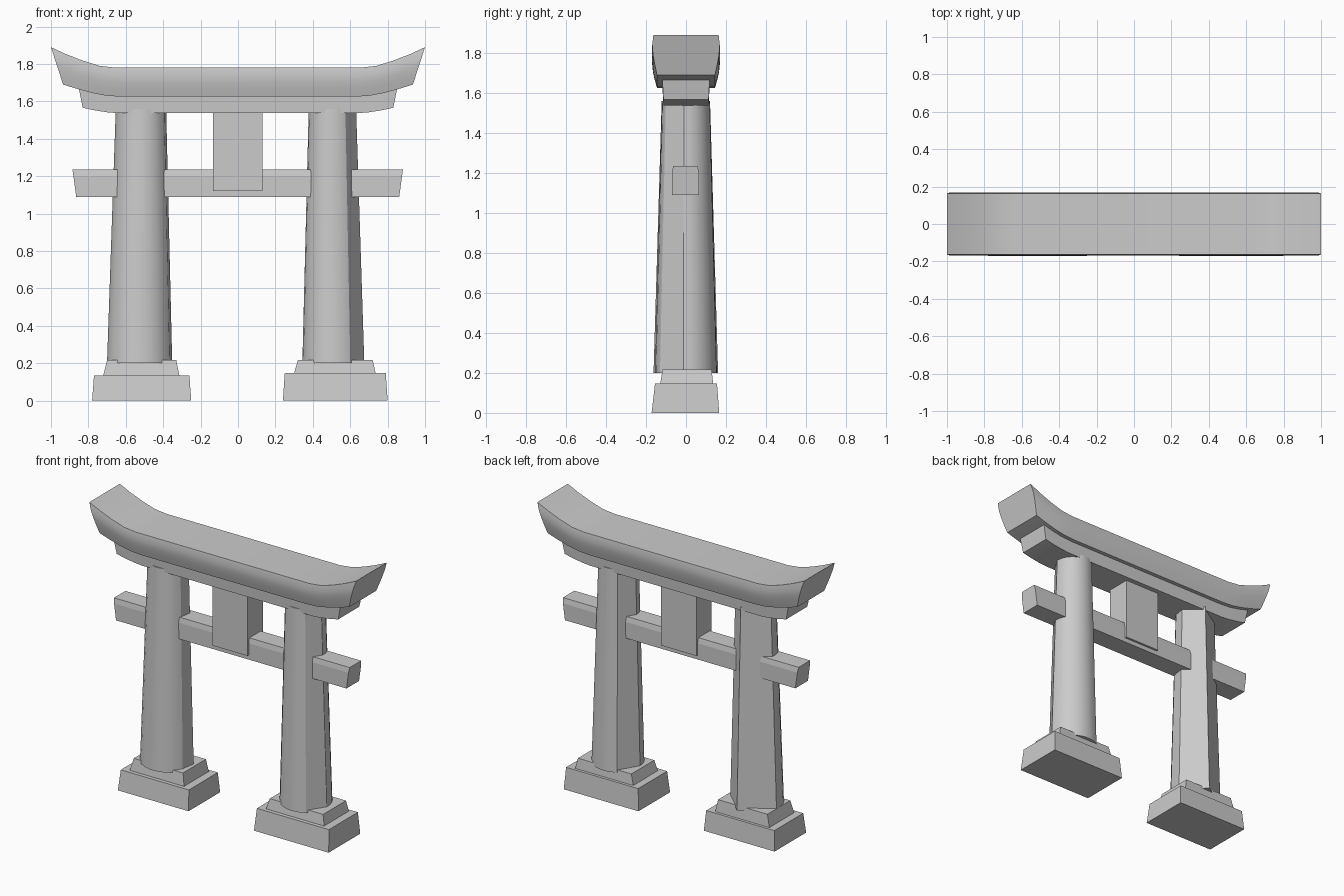
import bpy
import bmesh
from math import radians, cos, sin

if "Cube" in bpy.data.objects:
    bpy.data.objects.remove(bpy.data.objects["Cube"])


def loft(name, rings, smooth=None):
    """Join equal-length rings of points into a closed solid with capped ends."""
    bm = bmesh.new()
    loops = [[bm.verts.new(p) for p in ring] for ring in rings]
    for a, b in zip(loops, loops[1:]):
        for i in range(len(a)):
            j = (i + 1) % len(a)
            bm.faces.new((a[i], a[j], b[j], b[i]))
    bm.faces.new(loops[0])
    bm.faces.new(loops[-1])
    bmesh.ops.recalc_face_normals(bm, faces=bm.faces)
    mesh = bpy.data.meshes.new(name)
    bm.to_mesh(mesh)
    bm.free()
    obj = bpy.data.objects.new(name, mesh)
    bpy.context.collection.objects.link(obj)
    if smooth:
        bpy.ops.object.select_all(action='DESELECT')
        bpy.context.view_layer.objects.active = obj
        obj.select_set(True)
        bpy.ops.object.shade_smooth_by_angle(angle=radians(smooth))
    return obj


def rect(x0, x1, y0, y1, z):
    return [(x0, y0, z), (x1, y0, z), (x1, y1, z), (x0, y1, z)]


def lintel(name, top, bottom, section):
    """Curved beam: half profiles in x-z, section as (height fraction, half depth)."""
    half = list(zip(top, bottom))
    stations = [((-a[0], a[1]), (-b[0], b[1])) for a, b in reversed(half)] + half
    outline = [(v, -w) for v, w in section] + [(v, w) for v, w in reversed(section)]
    rings = [[(b[0] + (t[0] - b[0]) * v, y, b[1] + (t[1] - b[1]) * v)
              for v, y in outline] for t, b in stations]
    return loft(name, rings, 25)


# Upswept top lintel
lintel("top_lintel",
       [(.65, 1.78), (.74, 1.79), (.83, 1.818), (.92, 1.853), (1, 1.89)],
       [(.62, 1.625), (.70, 1.63), (.78, 1.645), (.86, 1.667), (.935, 1.69)],
       [(0, .145), (.25, .156), (.5, .165), (.75, .169), (1, .163)])

# Second lintel directly beneath
lintel("under_lintel",
       [(.62, 1.63), (.70, 1.635), (.78, 1.648), (.85, 1.664)],
       [(.64, 1.537), (.70, 1.542), (.77, 1.553), (.83, 1.566)],
       [(0, .113), (1, .118)])

# Straight tie beam through the columns
loft("tie_beam", [rect(-.865, .862, -.07, .065, 1.09),
                  rect(-.88, .877, -.07, .065, 1.2),
                  rect(-.885, .882, -.064, .058, 1.235)])

# Central plaque
loft("plaque", [rect(-.133, .13, -.083, .08, 1.12),
                rect(-.133, .13, -.083, .08, 1.56)])


# Tapered columns, rounded with some flat weathered sides
def column(name, angles, bottom, top):
    rings = [[(cx + rx * cos(radians(a)), ry * sin(radians(a)), z) for a in angles]
             for cx, rx, ry, z in (bottom, top)]
    loft(name, rings, 25)


column("left_column", [10, 80] + list(range(170, 336, 15)),
       (-.525, .176, .163, .2), (-.518, .136, .122, 1.56))
column("right_column", list(range(-5, 123, 14)) + list(range(180, 304, 15)) + [303],
       (.51, .166, .155, .2), (.505, .127, .12, 1.56))

# Two-step base blocks
for side, x0, x1, step in (("left", -.78, -.25, .135), ("right", .24, .8, .147)):
    loft(side + "_base", [rect(x0, x1, -.172, .166, 0),
                          rect(x0 + .01, x1 - .01, -.155, .155, step)])
    loft(side + "_plinth", [rect(x0 + .055, x1 - .06, -.132, .138, step - .02),
                            rect(x0 + .08, x1 - .08, -.117, .128, .217)])
